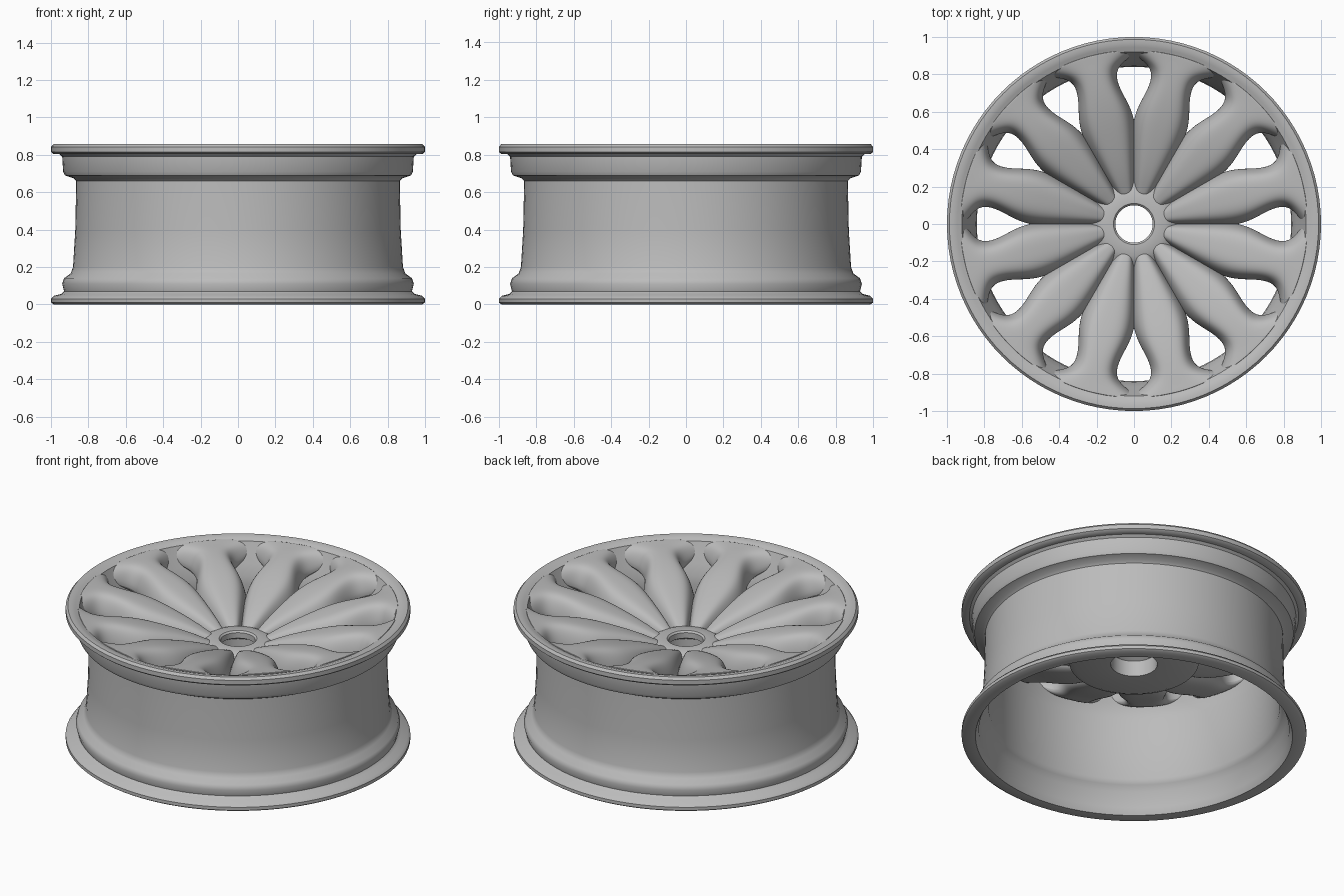
import bpy, bmesh, math
from mathutils import Matrix, Vector

if "Cube" in bpy.data.objects:
    bpy.data.objects.remove(bpy.data.objects["Cube"])

# Single cast metal colour
metal = bpy.data.materials.new("grey_metal")
metal.use_nodes = True
GREY = (0.5, 0.5, 0.5, 1)
metal.diffuse_color = GREY
metal.node_tree.nodes["Principled BSDF"].inputs["Base Color"].default_value = GREY


def finish(bm, name, angle=40):
    bmesh.ops.recalc_face_normals(bm, faces=bm.faces)
    mesh = bpy.data.meshes.new(name)
    bm.to_mesh(mesh)
    bm.free()
    mesh.materials.append(metal)
    obj = bpy.data.objects.new(name, mesh)
    bpy.context.collection.objects.link(obj)
    bpy.ops.object.select_all(action="DESELECT")
    obj.select_set(True)
    bpy.context.view_layer.objects.active = obj
    bpy.ops.object.shade_smooth_by_angle(angle=math.radians(angle))
    return obj


def bridge(bm, rings, close_rings=False):
    """Skin a list of closed vertex rings."""
    pairs = list(zip(rings, rings[1:]))
    if close_rings:
        pairs.append((rings[-1], rings[0]))
    for a, b in pairs:
        n = len(a)
        for i in range(n):
            j = (i + 1) % n
            bm.faces.new((a[i], a[j], b[j], b[i]))


def polar(radius, angle, z):
    return Vector((radius * math.cos(angle), radius * math.sin(angle), z))


def lathe(name, profile, segments=96):
    """Spin a closed (radius, height) profile around z."""
    bm = bmesh.new()
    rings = [[bm.verts.new(polar(r, math.tau * s / segments, z)) for r, z in profile]
             for s in range(segments)]
    bridge(bm, rings, True)
    return finish(bm, name)


# Barrel with both flanges, bead seats and inner wall
lathe("rim_barrel", [
    (.92, 0), (.985, 0), (1, .01), (1, .03), (.985, .046), (.945, .056), (.93, .07),
    (.94, .11), (.93, .14), (.895, .165), (.882, .2), (.87, .4), (.865, .66),
    (.88, .675), (.925, .69), (.935, .71), (.94, .79), (.955, .803), (.985, .803),
    (1, .815), (1, .842), (.987, .857), (.965, .857), (.945, .85), (.92, .84),
    (.90, .79), (.87, .72), (.845, .65), (.84, .6), (.845, .2), (.86, .17),
    (.89, .14), (.90, .04)])

# Dished hub with a centre bore that widens underneath
lathe("hub", [
    (.135, .48), (.34, .48), (.375, .495), (.38, .52), (.36, .56), (.25, .6),
    (.2, .63), (.17, .645), (.11, .645), (.1, .635), (.1, .6), (.135, .58)], 64)

# Spoke stations: radius, half width, top, bottom
STATIONS = [
    (.14, .035, .635, .52), (.18, .05, .65, .51), (.24, .07, .68, .51),
    (.34, .1, .72, .52), (.46, .135, .76, .54), (.56, .152, .79, .57),
    (.64, .143, .81, .6), (.72, .118, .826, .63), (.79, .112, .836, .65),
    (.84, .135, .842, .675), (.875, .185, .845, .70), (.905, .232, .848, .73),
    (.925, .25, .85, .76), (.935, .25, .85, .78)]
# Rounded cross-section: sideways share, height share
HALF = [(.4, .99), (.72, .9), (.93, .6), (1.04, .2), (.75, 0)]
SECTION = [(0, 1)] + HALF + [(0, 0)] + [(-u, t) for u, t in reversed(HALF)]

# Twelve ribs whose outer ends flare into the face ring
bm = bmesh.new()
for k in range(12):
    middle = math.radians(15 + 30 * k)
    rings = [[bm.verts.new(polar(r, middle + u * w / r, low + t * (top - low)))
              for u, t in SECTION] for r, w, top, low in STATIONS]
    bridge(bm, rings)
    bm.faces.new(rings[0])
    bm.faces.new(rings[-1])
spokes = finish(bm, "spokes", 60)
smooth = spokes.modifiers.new("rounding", "SUBSURF")
smooth.levels = smooth.render_levels = 2
